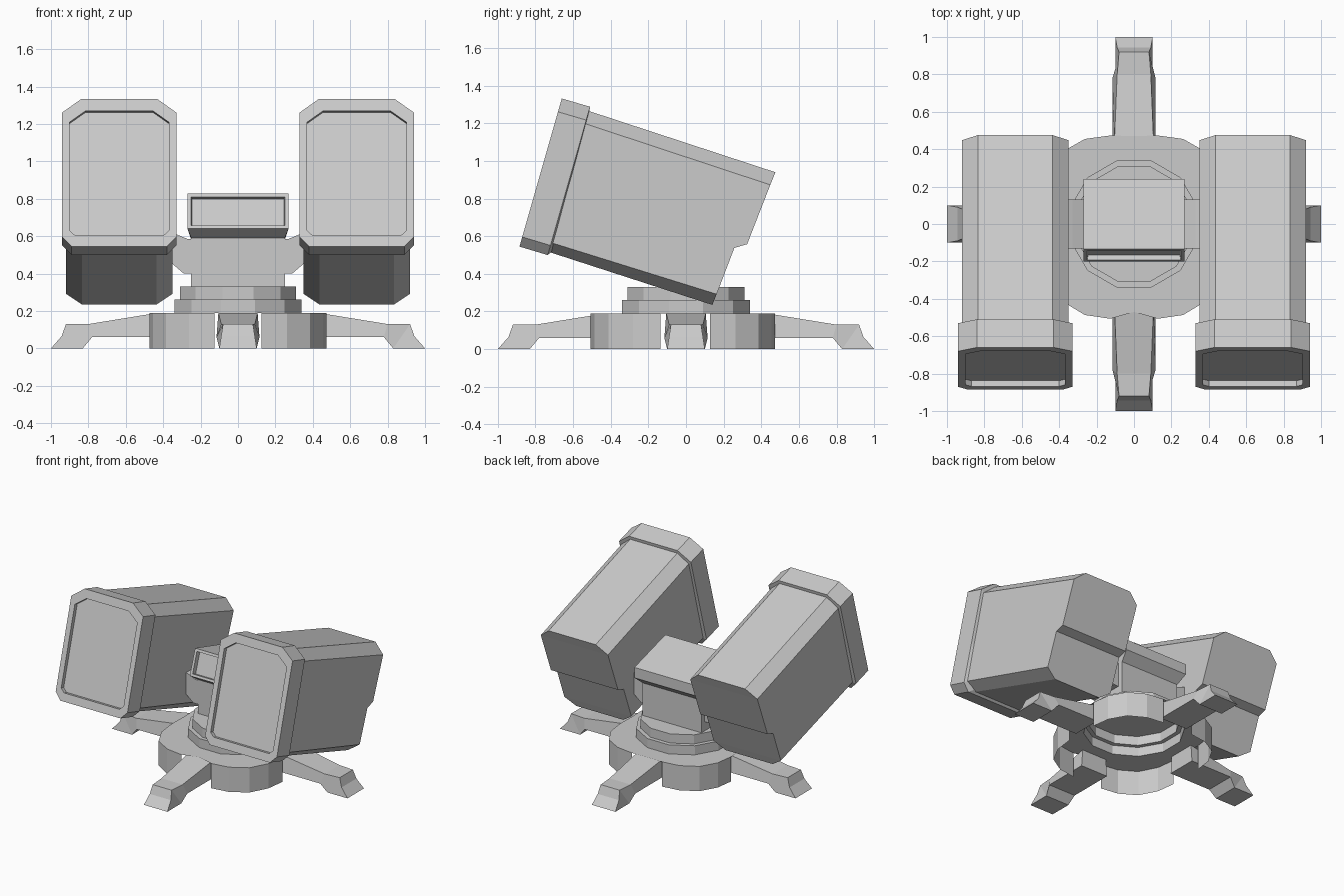
import bpy, bmesh
from math import sin, cos, radians, pi
from mathutils import Matrix

if "Cube" in bpy.data.objects:
    bpy.data.objects.remove(bpy.data.objects["Cube"])


def finish(name, bm, mat=None):
    if mat:
        bm.transform(mat)
    bmesh.ops.recalc_face_normals(bm, faces=bm.faces[:])
    me = bpy.data.meshes.new(name)
    bm.to_mesh(me)
    bm.free()
    ob = bpy.data.objects.new(name, me)
    bpy.context.collection.objects.link(ob)
    return ob


def loft(name, ladders, mat=None):
    """Each ladder is a symmetric section: rungs (half_width, y, z), bottom to top."""
    bm = bmesh.new()
    rings = []
    for lad in ladders:
        right = [bm.verts.new(p) for p in lad]
        left = [bm.verts.new((-x, y, z)) for x, y, z in lad]
        rings.append(right + left[::-1])
    n = len(rings[0])
    for a, b in zip(rings, rings[1:]):
        for i in range(n):
            j = (i + 1) % n
            bm.faces.new((a[i], a[j], b[j], b[i]))
    for r in (rings[0], rings[-1]):
        for i in range(n // 2 - 1):
            bm.faces.new((r[i], r[i + 1], r[n - 2 - i], r[n - 1 - i]))
    return finish(name, bm, mat)


def prism(name, pts, axis, lo, hi):
    """Extrude a flat profile along x or y."""
    bm = bmesh.new()
    ends = []
    for d in (lo, hi):
        ends.append([bm.verts.new((d, a, b) if axis == 'x' else (a, d, b)) for a, b in pts])
        bm.faces.new(ends[-1])
    for i in range(len(pts)):
        j = (i + 1) % len(pts)
        bm.faces.new((ends[0][i], ends[0][j], ends[1][j], ends[1][i]))
    return finish(name, bm)


def stack(name, rows, cap=False, gaps=False):
    """Skin 24-point outlines; gaps leaves the first wall open at the legs."""
    bm = bmesh.new()
    rings = [[bm.verts.new(p) for p in row] for row in rows]
    for k, (a, b) in enumerate(zip(rings, rings[1:])):
        for i in range(24):
            if gaps and k == 0 and i % 6 in (0, 5):
                continue
            j = (i + 1) % 24
            bm.faces.new((a[i], a[j], b[j], b[i]))
    if cap:
        bm.faces.new(rings[-1])
    return finish(name, bm)


def base_outline(z):
    radii = (0.47, 0.49, 0.525, 0.545, 0.525, 0.49)
    out = []
    for i in range(24):
        r, a = radii[i % 6], i * pi / 12
        y = r * sin(a)
        if y < 0 and i != 18:
            y *= 1.07
        out.append((r * cos(a), y, z))
    return out


def twelve_gon(apothem, z):
    corner = apothem / cos(pi / 12)
    return [((corner if i % 2 else apothem) * cos(i * pi / 12),
             (corner if i % 2 else apothem) * sin(i * pi / 12), z) for i in range(24)]


# Hollow base and stepped turntable
stack("base", [base_outline(0), base_outline(0.19), twelve_gon(0.34, 0.19)], gaps=True)
stack("turntable", [twelve_gon(0.34, 0.19), twelve_gon(0.34, 0.26), twelve_gon(0.31, 0.26),
                    twelve_gon(0.31, 0.33)], cap=True)

# Four legs with splayed feet
leg = [[(0.115, 0.43, 0.06), (0.105, 0.43, 0.19)],
       [(0.115, 0.78, 0.06), (0.09, 0.80, 0.13)],
       [(0.10, 0.83, 0.0), (0.08, 0.92, 0.13)],
       [(0.10, 1.0, 0.0), (0.09, 0.943, 0.065)]]
for k in range(4):
    loft("leg_%d" % (k + 1), leg, Matrix.Rotation(radians(90 * k), 4, 'Z'))

# Central column and trunnion
prism("column", [(-0.13, 0.33), (-0.13, 0.62), (0.17, 0.66), (0.17, 0.33)], 'x', -0.25, 0.25)
half = [(0.29, 0.40), (0.36, 0.46), (0.36, 0.62), (0.33, 0.61), (0.27, 0.585)]
prism("trunnion", half + [(-x, z) for x, z in half[::-1]], 'y', -0.13, 0.13)

# Sensor head with recessed front window
loft("sensor_head", [
    [(0.245, -0.165, 0.648), (0.245, -0.112, 0.80)],
    [(0.25, -0.193, 0.657), (0.25, -0.142, 0.81)],
    [(0.27, -0.20, 0.64), (0.27, -0.135, 0.828)],
    [(0.25, -0.13, 0.59), (0.27, -0.12, 0.824)],
    [(0.25, 0.17, 0.58), (0.27, 0.20, 0.732)],
    [(0.27, 0.24, 0.64), (0.27, 0.24, 0.72)]])


def section(bot, top, hw, cb, ct, tb=0.065, tt=0.09):
    """Chamfered section standing on the line from bot to top."""
    def at(t):
        return (bot[0] + (top[0] - bot[0]) * t, bot[1] + (top[1] - bot[1]) * t)
    return [(hw - cb, *at(0)), (hw, *at(tb)), (hw, *at(0.38)), (hw, *at(0.42)),
            (hw, *at(1 - tt)), (hw - ct, *at(1))]


# Launcher pods: stepped rear body and a front rim with recessed cover
rear = [(0.20, 0.14, 0.235), (0.285, 0.163, 0.292), (0.285, 0.257, 0.538),
        (0.285, 0.325, 0.558), (0.285, 0.448, 0.873), (0.20, 0.475, 0.94)]
body = [section((-0.73, 0.517), (-0.515, 1.265), 0.285, 0.085, 0.085), rear]
rim = [section((-0.715, 0.517), (-0.515, 1.262), 0.275, 0.05, 0.085),
       section((-0.735, 0.50), (-0.51, 1.288), 0.305, 0.05, 0.10),
       section((-0.885, 0.545), (-0.66, 1.332), 0.305, 0.05, 0.10),
       section((-0.868, 0.603), (-0.678, 1.27), 0.265, 0.03, 0.085, 0.04),
       section((-0.838, 0.596), (-0.648, 1.262), 0.265, 0.03, 0.085, 0.04)]
for side, sx in (("left", -0.635), ("right", 0.635)):
    loft("pod_body_" + side, body, Matrix.Translation((sx, 0, 0)))
    loft("pod_rim_" + side, rim, Matrix.Translation((sx, 0, 0)))
